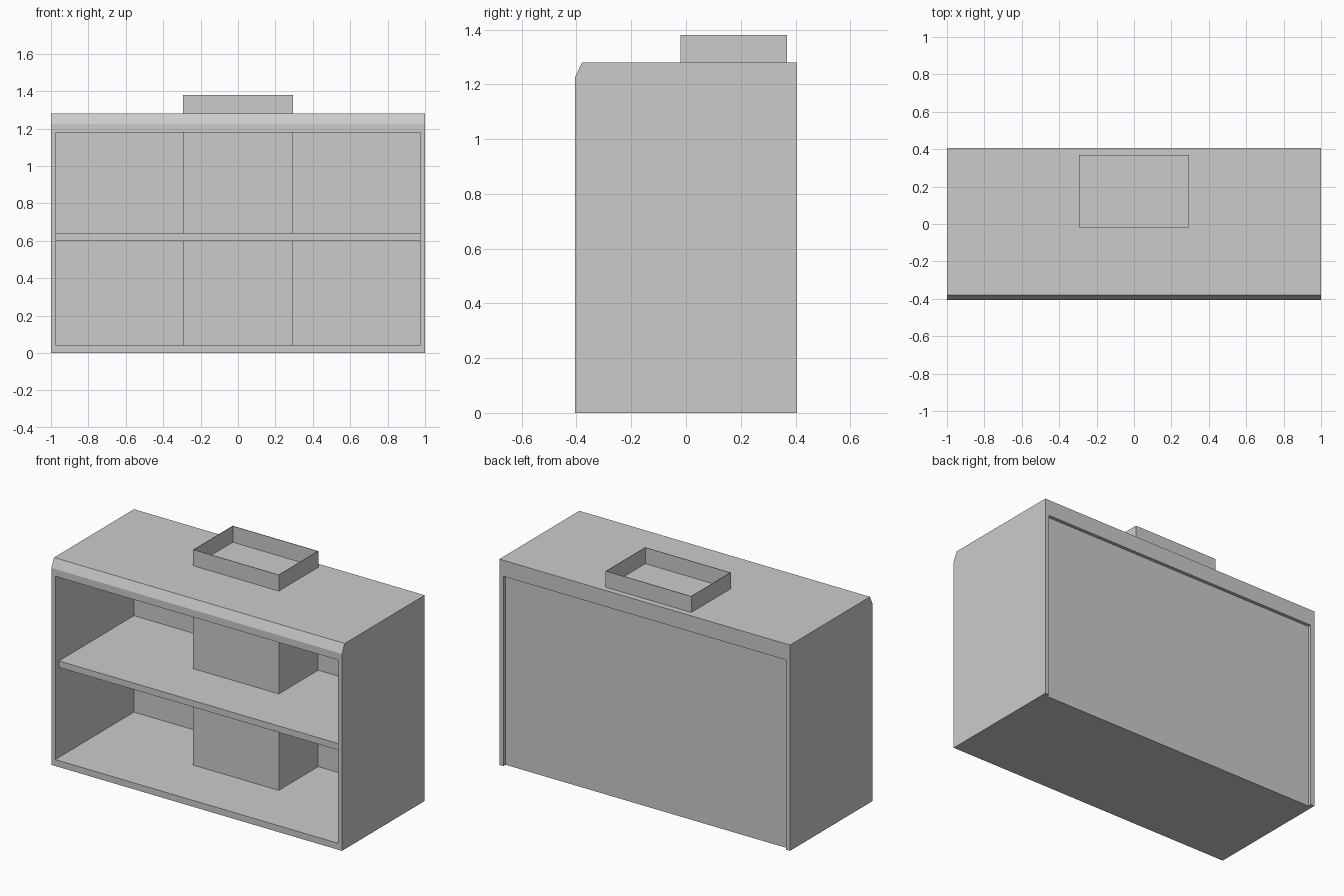
import bpy
import bmesh

default = bpy.data.objects.get("Cube")
if default:
    bpy.data.objects.remove(default, do_unlink=True)

grey = bpy.data.materials.new("plain_grey")
grey.use_nodes = True
colour = (0.6, 0.6, 0.6, 1.0)
grey.diffuse_color = colour
bsdf = next(n for n in grey.node_tree.nodes if n.type == 'BSDF_PRINCIPLED')
bsdf.inputs["Base Color"].default_value = colour


def finish(name, bm):
    bmesh.ops.recalc_face_normals(bm, faces=bm.faces)
    mesh = bpy.data.meshes.new(name)
    bm.to_mesh(mesh)
    bm.free()
    mesh.materials.append(grey)
    obj = bpy.data.objects.new(name, mesh)
    bpy.context.collection.objects.link(obj)
    return obj


def prism(name, profile, x0, x1):
    """Extrude a (y, z) profile from x0 to x1."""
    bm = bmesh.new()
    face = bm.faces.new([bm.verts.new((x0, y, z)) for y, z in profile])
    ext = bmesh.ops.extrude_face_region(bm, geom=[face])
    verts = [v for v in ext["geom"] if isinstance(v, bmesh.types.BMVert)]
    bmesh.ops.translate(bm, verts=verts, vec=(x1 - x0, 0, 0))
    return finish(name, bm)


def box(name, half_x, y0, y1, z0, z1):
    return prism(name, [(y0, z0), (y1, z0), (y1, z1), (y0, z1)], -half_x, half_x)


def apply_modifiers(obj):
    bpy.context.view_layer.objects.active = obj
    for mod in list(obj.modifiers):
        bpy.ops.object.modifier_apply(modifier=mod.name)


DEPTH = 0.406    # half depth of the cabinet
HEIGHT = 1.28
INNER = 0.973    # half width between the side panels
PANEL = 0.367    # inner face of the back panel

# Cabinet: chamfered block with an open front and a rebated back
cabinet = prism("cabinet", [(-DEPTH, 0), (DEPTH, 0), (DEPTH, HEIGHT),
                            (-0.38, HEIGHT), (-DEPTH, 1.225)], -1, 1)
cutters = [box("front_cutter", INNER, -0.6, PANEL, 0.04, 1.18),
           box("back_cutter", INNER, 0.385, 0.6, -0.2, 1.18)]
for cutter in cutters:
    cutter.hide_render = True
    cut = cabinet.modifiers.new("cut", 'BOOLEAN')
    cut.operation = 'DIFFERENCE'
    cut.solver = 'EXACT'
    cut.object = cutter
apply_modifiers(cabinet)
for cutter in cutters:
    bpy.data.objects.remove(cutter, do_unlink=True)

# Middle shelf, set back from the front edge
box("shelf", INNER, -0.37, PANEL, 0.60, 0.64)

# Hollow duct rising through the shelf and the top
duct = box("duct", 0.295, -0.02, 0.369, 0.04, 1.38)
bm = bmesh.new()
bm.from_mesh(duct.data)
caps = [f for f in bm.faces if abs(f.normal.z) > 0.9]
bmesh.ops.delete(bm, geom=caps, context='FACES')
bm.to_mesh(duct.data)
bm.free()
wall = duct.modifiers.new("wall", 'SOLIDIFY')
wall.thickness = 0.004
wall.offset = -1
wall.use_even_offset = True
apply_modifiers(duct)
